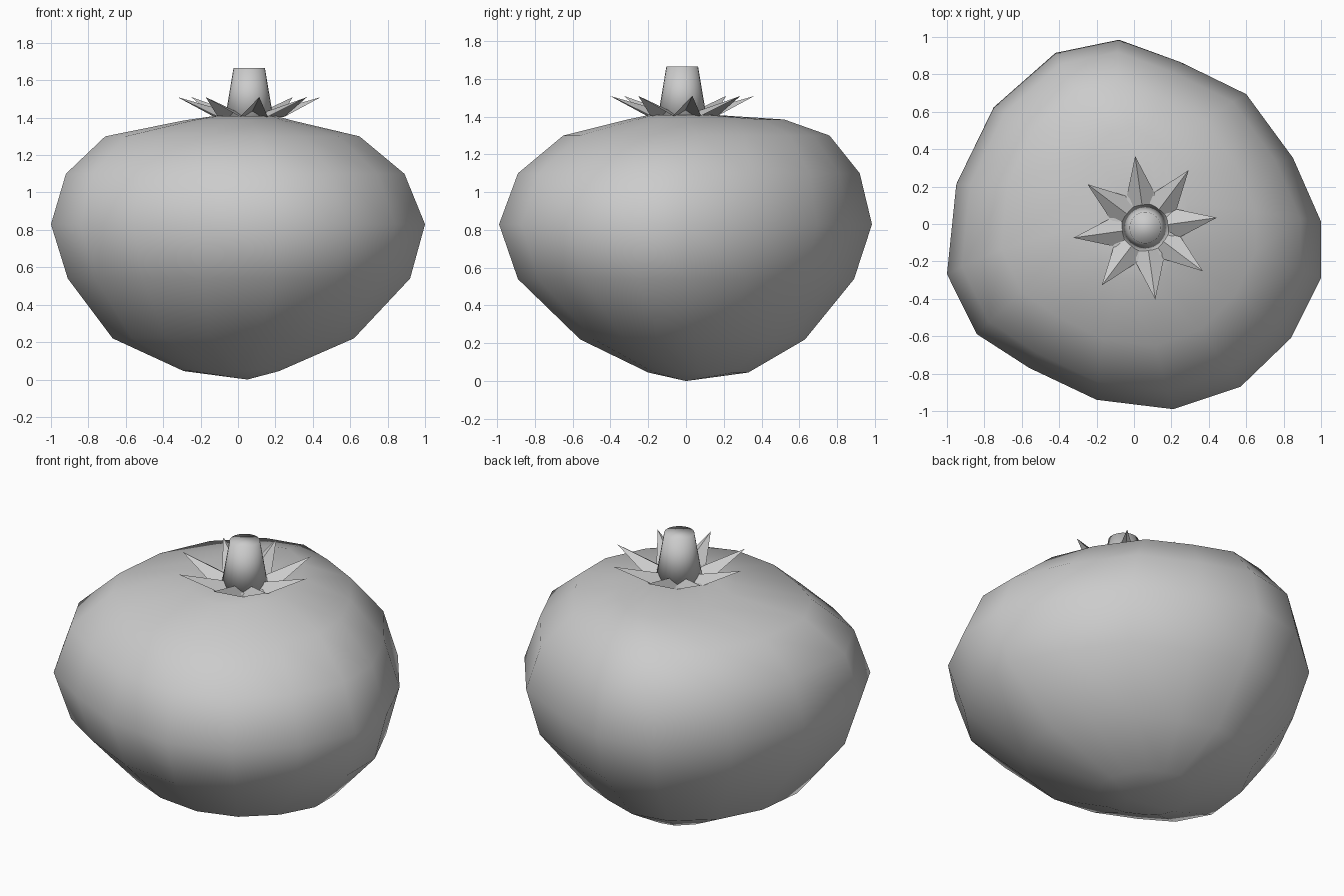
import bpy, bmesh
from math import cos, sin, pi, radians

if "Cube" in bpy.data.objects:
    bpy.data.objects.remove(bpy.data.objects["Cube"])


def make_object(name, bm, smooth=None):
    bmesh.ops.recalc_face_normals(bm, faces=bm.faces)
    me = bpy.data.meshes.new(name)
    bm.to_mesh(me)
    bm.free()
    ob = bpy.data.objects.new(name, me)
    bpy.context.collection.objects.link(ob)
    if smooth is not None:
        bpy.ops.object.select_all(action='DESELECT')
        ob.select_set(True)
        bpy.context.view_layer.objects.active = ob
        if smooth >= 180:
            bpy.ops.object.shade_smooth()
        else:
            bpy.ops.object.shade_smooth_by_angle(angle=radians(smooth))
    return ob


# Fruit body: irregular plan outline fitted to the side profiles, level by level
outline = [(-1, -.26), (-.95, .22), (-.75, .63), (-.42, .92), (-.08, .99), (.25, .87),
           (.6, .7), (.85, .36), (1, .02), (1, -.28), (.84, -.6), (.57, -.86),
           (.21, -.98), (-.2, -.93), (-.56, -.76), (-.84, -.58)]
# z, x min, x max, y min, y max
levels = [(.045, -.29, .22, -.2, .33), (.22, -.67, .62, -.56, .63), (.54, -.91, .92, -.89, .89),
          (.83, -1, 1, -.99, .985), (1.1, -.92, .89, -.89, .92), (1.3, -.71, .65, -.65, .76),
          (1.385, -.29, .29, -.31, .52), (1.41, -.12, .2, -.19, .14)]
bm = bmesh.new()
rings = []
for z, x0, x1, y0, y1 in levels:
    rings.append([bm.verts.new(((x0 + x1) / 2 + px * (x1 - x0) / 2,
                                (y0 + y1) / 2 + (py - .005) / .985 * (y1 - y0) / 2, z))
                  for px, py in outline])
n = len(outline)
for a, b in zip(rings, rings[1:]):
    for i in range(n):
        j = (i + 1) % n
        bm.faces.new((a[i], a[j], b[j], b[i]))
for ring, pole in ((rings[0], (.05, 0, 0)), (rings[-1], (.05, -.02, 1.385))):
    p = bm.verts.new(pole)
    for i in range(n):
        bm.faces.new((ring[i], ring[(i + 1) % n], p))
make_object("fruit_body", bm, 180)

# Leafy crown: eight-pointed star with raised tips
CX, CY = .06, -.02
bm = bmesh.new()
centre = bm.verts.new((CX, CY, 1.4))
star = []
for i in range(16):
    a = radians(8) + i * pi / 8
    r, z = (.387, 1.51) if i % 2 == 0 else (.195, 1.405)
    star.append(bm.verts.new((CX + r * cos(a), CY + r * sin(a), z)))
for i in range(16):
    bm.faces.new((centre, star[i], star[(i + 1) % 16]))
make_object("leaf_crown", bm)

# Stem: tapered plug
bm = bmesh.new()
bmesh.ops.create_cone(bm, cap_ends=True, segments=24, radius1=.132, radius2=.084, depth=.285)
bmesh.ops.translate(bm, verts=bm.verts, vec=(CX, CY, 1.5225))
make_object("stem", bm, 180)
